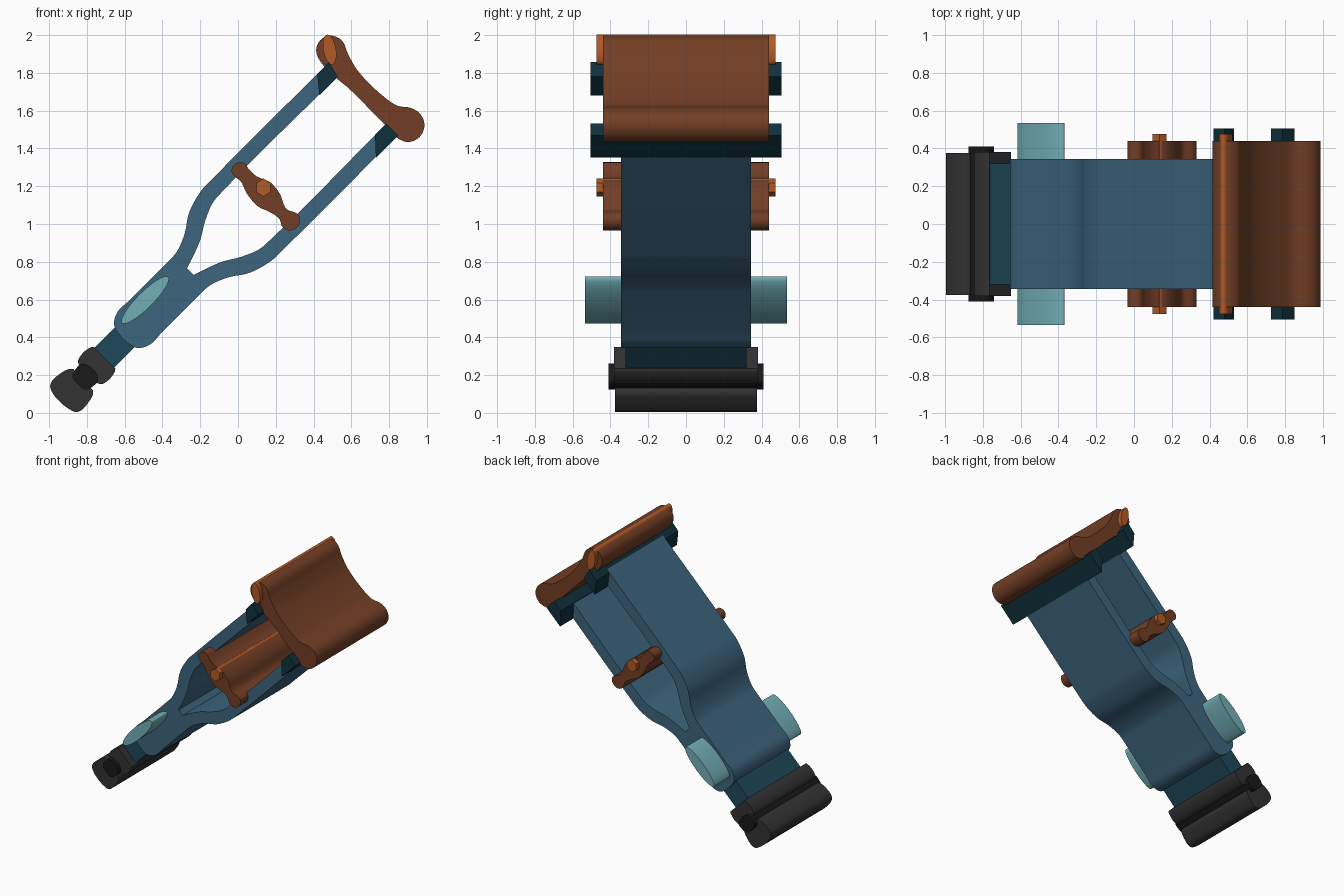
import bpy, bmesh, math
from mathutils import Vector

if "Cube" in bpy.data.objects:
    bpy.data.objects.remove(bpy.data.objects["Cube"])

R2 = math.sqrt(2)


def material(name, rgb):
    m = bpy.data.materials.new(name)
    m.diffuse_color = (*rgb, 1)
    m.use_nodes = True
    m.node_tree.nodes["Principled BSDF"].inputs["Base Color"].default_value = m.diffuse_color
    return m


BLUE = material("blue", (.047, .13, .21))
DEEP = material("deep_blue", (.013, .065, .10))
NAVY = material("navy", (.005, .03, .045))
TEAL = material("teal", (.17, .43, .47))
BROWN = material("brown", (.17, .048, .018))
ORANGE = material("orange", (.45, .10, .02))
BLACK = material("black", (.032, .032, .032))
JET = material("jet", (.01, .01, .01))


def smooth_loop(pts, steps=5):
    """Closed curve through (u, v) points; a third value marks a sharp corner."""
    P = [Vector(p[:2]) for p in pts]
    n = len(P)

    def tangent(i, other):
        if len(pts[i]) > 2:
            return (P[other] - P[i]).normalized() * (1 if other == (i + 1) % n else -1)
        a = (P[i] - P[i - 1]).normalized()
        b = (P[(i + 1) % n] - P[i]).normalized()
        return (a + b).normalized()

    out = []
    for i in range(n):
        j = (i + 1) % n
        L = (P[j] - P[i]).length
        t0, t1 = tangent(i, j) * L, tangent(j, i) * L
        if len(pts[i]) > 2 and len(pts[j]) > 2:
            out.append(P[i])
            continue
        for k in range(steps):
            t = k / steps
            out.append(P[i] * (2*t**3 - 3*t*t + 1) + t0 * (t**3 - 2*t*t + t)
                       + P[j] * (3*t*t - 2*t**3) + t1 * (t**3 - t*t))
    return out


def slab(name, pts, half, mat, smooth=True):
    """Extrude a profile, given along (u) and across (v) the tilted axis, through y."""
    loop = smooth_loop(pts) if smooth else [Vector(p[:2]) for p in pts]
    bm = bmesh.new()
    vs = [bm.verts.new((-1 + (p.x - p.y) / R2, -half, (p.x + p.y) / R2)) for p in loop]
    face = bm.faces.new(vs)
    ext = bmesh.ops.extrude_face_region(bm, geom=[face])
    new = [g for g in ext["geom"] if isinstance(g, bmesh.types.BMVert)]
    bmesh.ops.translate(bm, verts=new, vec=(0, 2 * half, 0))
    bmesh.ops.recalc_face_normals(bm, faces=bm.faces[:])
    me = bpy.data.meshes.new(name)
    bm.to_mesh(me)
    bm.free()
    me.materials.append(mat)
    ob = bpy.data.objects.new(name, me)
    bpy.context.collection.objects.link(ob)
    bpy.context.view_layer.objects.active = ob
    for o in bpy.context.selected_objects:
        o.select_set(False)
    ob.select_set(True)
    bpy.ops.object.shade_smooth_by_angle(angle=math.radians(30))
    return ob


def ellipse(u, v, a, b, n, turn=0):
    c, s = math.cos(turn), math.sin(turn)
    res = []
    for i in range(n):
        t = 2 * math.pi * i / n
        p, q = a * math.cos(t), b * math.sin(t)
        res.append((u + p * c - q * s, v + p * s + q * c))
    return res


# forked frame: outer edge, rail end, inner edge, mirrored across the axis
half_frame = [(.555, .012), (.572, .085), (.63, .121), (.72, .121), (1.0, .121),
              (1.08, .125), (1.177, .163), (1.275, .226), (1.40, .262), (1.50, .265),
              (2.30, .265, 1), (2.30, .18, 1), (1.48, .18), (1.40, .174),
              (1.304, .135), (1.21, .08), (1.057, .024, 1)]
frame = half_frame + [(p[0], -p[1], *p[2:]) for p in reversed(half_frame)]
slab("forked_frame", frame, .345, BLUE)

# rail end cuffs, cut vertically on their lower edge
slab("upper_cuff", [(2.2, .176), (2.27, .262), (2.36, .268), (2.34, .178)], .505, NAVY, False)
slab("lower_cuff", [(2.262, -.178), (2.345, -.178), (2.345, -.268), (2.179, -.268)],
     .505, NAVY, False)

# underarm pad with bulging ends
slab("underarm_pad", [(2.34, .331), (2.362, .362), (2.41, .380), (2.462, .363), (2.490, .301),
                      (2.462, .223), (2.437, .129), (2.437, -.073), (2.455, -.156),
                      (2.497, -.215), (2.508, -.275), (2.479, -.331), (2.418, -.354),
                      (2.359, -.331), (2.333, -.275), (2.336, -.212), (2.336, -.118),
                      (2.336, .1), (2.327, .189), (2.326, .26)], .44, BROWN)
slab("pad_plug", ellipse(2.41, .31, .08, .034, 20, math.radians(55)), .475, ORANGE)

# hand grip and its bolt
slab("hand_grip", [(1.580, .200), (1.592, .226), (1.630, .236), (1.663, .210), (1.66, .159),
                   (1.662, .110), (1.690, .040), (1.685, -.04), (1.652, -.126),
                   (1.672, -.175), (1.672, -.205), (1.637, -.232), (1.588, -.222),
                   (1.569, -.180), (1.588, -.135), (1.578, -.075), (1.555, -.01),
                   (1.562, .084), (1.584, .148)], .44, BROWN)
slab("grip_bolt", ellipse(1.646, .041, .048, .044, 6, math.radians(45)), .475, ORANGE, False)

# oval adjuster through the lower body
slab("oval_adjuster", ellipse(.782, .063, .172, .042, 24), .535, TEAL)

# lower stem
slab("lower_stem", [(.38, .074), (.38, -.074), (.70, -.074), (.70, .074)], .32, DEEP, False)

# rubber collar, neck and foot
slab("rubber_collar", [(.413, .080, 1), (.414, -.082, 1), (.400, -.092), (.310, -.092),
                       (.294, -.075), (.285, 0), (.294, .075), (.310, .090),
                       (.400, .090)], .38, BLACK)
slab("rubber_neck", [(.31, .058), (.31, -.058), (.262, -.064), (.225, -.050),
                     (.215, 0), (.225, .050), (.262, .064)], .41, JET)
slab("rubber_foot", [(.110, .101), (.197, .104), (.243, .086), (.255, .068), (.238, .035),
                     (.233, -.036), (.250, -.070), (.240, -.090), (.197, -.106),
                     (.110, -.103), (.088, -.055), (.082, 0), (.086, .055)], .375, BLACK)
